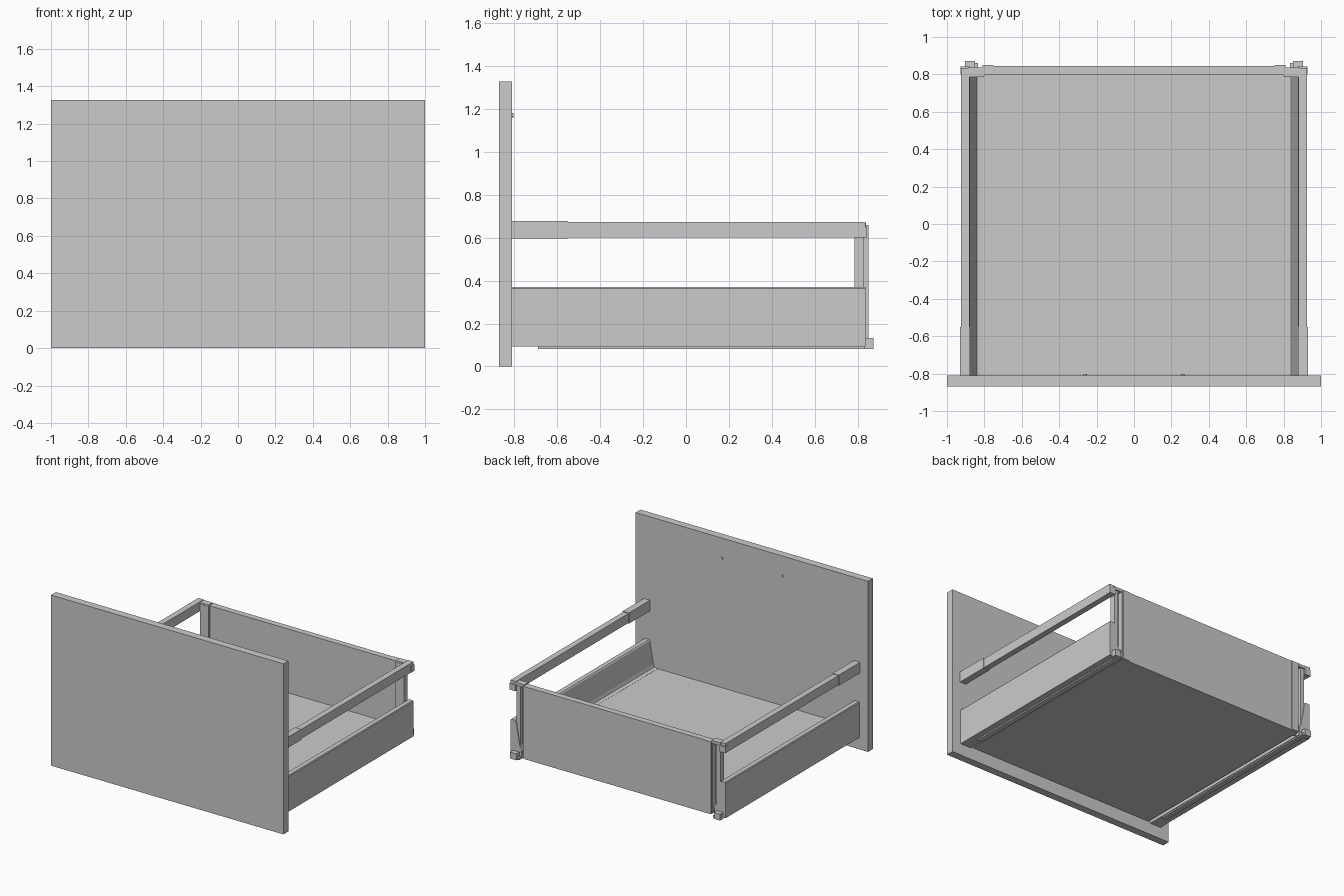
import bpy, bmesh, math
from mathutils import Matrix

if "Cube" in bpy.data.objects:
    bpy.data.objects.remove(bpy.data.objects["Cube"])


def finish(name, bm):
    bmesh.ops.recalc_face_normals(bm, faces=bm.faces)
    me = bpy.data.meshes.new(name)
    bm.to_mesh(me)
    bm.free()
    ob = bpy.data.objects.new(name, me)
    bpy.context.collection.objects.link(ob)
    return ob


def box(name, x, y, z):
    bm = bmesh.new()
    bmesh.ops.create_cube(bm, size=1)
    for v in bm.verts:
        v.co = [a[0] + (c + 0.5) * (a[1] - a[0]) for a, c in zip((x, y, z), v.co)]
    return finish(name, bm)


def extrude_y(name, profile, y0, y1):
    bm = bmesh.new()
    f = bm.faces.new([bm.verts.new((x, y0, z)) for x, z in profile])
    g = bmesh.ops.extrude_face_region(bm, geom=[f])
    for v in g["geom"]:
        if isinstance(v, bmesh.types.BMVert):
            v.co.y = y1
    return finish(name, bm)


def peg(name, x, y, z, r, depth):
    bm = bmesh.new()
    m = Matrix.Translation((x, y, z)) @ Matrix.Rotation(math.pi / 2, 4, 'X')
    bmesh.ops.create_cone(bm, cap_ends=True, segments=16, radius1=r, radius2=r,
                          depth=depth, matrix=m)
    return finish(name, bm)


def both(ob):
    # mirrored partner on the other side of x = 0
    m = ob.modifiers.new("Mirror", 'MIRROR')
    m.use_axis = (True, False, False)
    return ob


# Main boards
box("front_panel", (-1, 1), (-0.87, -0.81), (0, 1.327))
box("drawer_floor", (-0.812, 0.812), (-0.81, 0.80), (0.10, 0.163))
box("back_panel", (-0.803, 0.803), (0.797, 0.845), (0.095, 0.66))

# Side walls with sloping inner face and ledge that grips the floor
wall = [(0.925, 0.092), (0.925, 0.364), (0.92, 0.37), (0.885, 0.37), (0.878, 0.362),
        (0.848, 0.19), (0.84, 0.168), (0.81, 0.164), (0.81, 0.155), (0.83, 0.15),
        (0.83, 0.092)]
both(extrude_y("side_wall", wall, -0.81, 0.835))

# Upper rails, front sleeves and rear end caps
both(box("upper_rail", (0.88, 0.926), (-0.56, 0.835), (0.60, 0.673)))
both(box("rail_sleeve", (0.877, 0.93), (-0.81, -0.55), (0.595, 0.678)))
both(box("rail_end_cap", (0.878, 0.928), (0.80, 0.842), (0.60, 0.65)))

# Rear corner brackets: channel, flange and top hook
both(box("bracket_web", (0.803, 0.86), (0.785, 0.80), (0.10, 0.655)))
both(box("bracket_post", (0.845, 0.877), (0.785, 0.83), (0.10, 0.66)))
both(box("bracket_flange", (0.80, 0.815), (0.79, 0.84), (0.10, 0.66)))
both(box("bracket_hook", (0.805, 0.885), (0.787, 0.838), (0.645, 0.668)))
both(box("back_panel_clip", (0.75, 0.81), (0.84, 0.849), (0.10, 0.66)))

# Runners under the walls with rear stop blocks
both(box("runner", (0.835, 0.875), (-0.69, 0.86), (0.082, 0.10)))
both(box("runner_stop", (0.85, 0.904), (0.83, 0.872), (0.082, 0.132)))

# Handle screws on the inside of the front panel
both(peg("handle_screw", 0.26, -0.81, 1.17, 0.01, 0.014))
